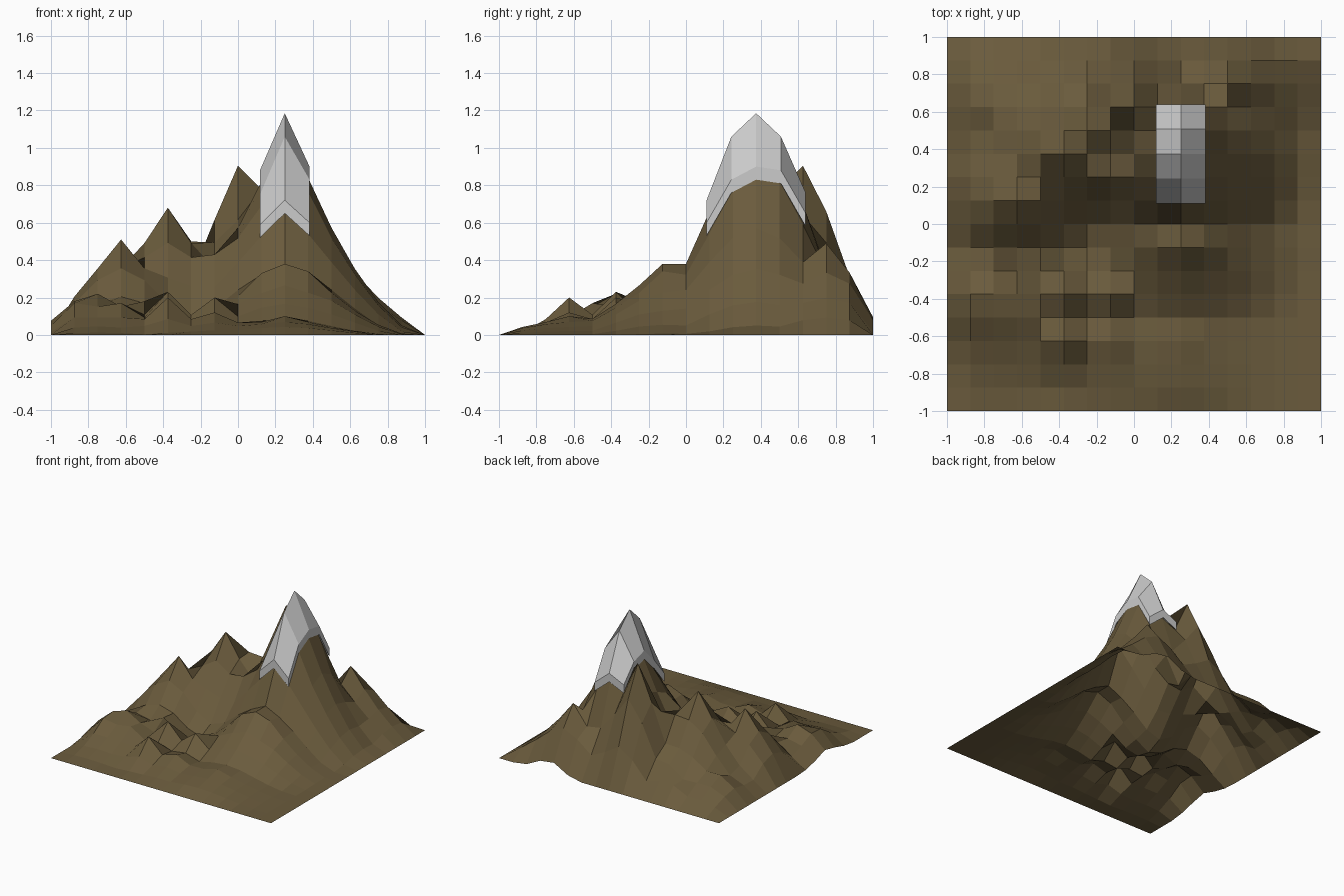
import bpy, bmesh
from math import hypot

STEP, N = 0.125, 16

# Summits and mounds: x, y, height, spread, curve of the flank (1 = straight)
PEAKS = [
    (0.25, 0.375, 1.12, 0.73, 1.6), (0, 0.625, 0.905, 0.36, 0.9),
    (0, 0.75, 0.66, 0.2, 1), (-0.375, 0.375, 0.68, 0.47, 1.05),
    (-0.625, 0.125, 0.51, 0.43, 1.05), (-0.25, 0.5, 0.50, 0.42, 1.4),
    (-0.125, 0.25, 0.43, 0.45, 1.6), (-0.25, 0.25, 0.38, 0.4, 1.5),
    (0.5, 0.75, 0.49, 0.58, 1.6), (0.25, -0.125, 0.38, 0.62, 1.6),
    (0.375, -0.125, 0.34, 0.55, 1.6), (0.125, -0.125, 0.33, 0.5, 1.6),
    (0.25, 0, 0.38, 0.4, 1.4), (0.25, -0.625, 0.10, 0.6, 1.6),
    (-0.375, -0.375, 0.23, 0.33, 1.6), (-0.125, -0.375, 0.20, 0.3, 1.6),
    (-0.375, -0.625, 0.20, 0.3, 1.6), (-0.125, -0.625, 0.12, 0.4, 1.6),
    (-0.75, -0.375, 0.22, 0.6, 1.6), (-0.875, -0.375, 0.18, 0.5, 1.6),
    (-0.625, -0.5, 0.17, 0.4, 1.6), (-0.875, -0.5, 0.17, 0.4, 1.6),
    (-0.5, -0.25, 0.18, 0.35, 1.6), (-0.688, 0.625, 0.23, 0.5, 1.6),
    (-0.375, 0.75, 0.22, 0.45, 1.6), (-0.45, 0.875, 0.16, 0.35, 1.4),
    (0.1, 0.3, 0.20, 1.0, 2.0),
]
# Low bumps on the otherwise level border: x, y, height, spread, curve
EDGE = [(0.55, 1, 0.13, 0.28, 1.6), (-1, -0.4, 0.085, 0.35, 1.6)]

# Snow surface heights: three lines from front to back
SNOW = {
    0.125: (0.59, 0.75, 0.88, 0.84, 0.70),
    0.250: (0.72, 1.06, 1.185, 1.06, 0.76),
    0.375: (0.60, 0.83, 0.90, 0.88, 0.65),
}


def snow_height(x, y):
    j = round((y - 0.125) / STEP)
    return SNOW[x][j] if x in SNOW and 0 <= j < 5 else None


def ground_height(x, y):
    snow = snow_height(x, y)
    if snow:
        return snow - 0.06
    border = max(abs(x), abs(y)) > 0.99
    return max(h * max(0, 1 - hypot(x - px, y - py) / r) ** k
               for px, py, h, r, k in (EDGE if border else PEAKS))


def grid(bm, xs, ys, height):
    rows = [[bm.verts.new((x, y, height(x, y))) for x in xs] for y in ys]
    for a, b in zip(rows, rows[1:]):
        for i in range(len(xs) - 1):
            bm.faces.new((a[i], a[i + 1], b[i + 1], b[i]))


def finish(bm, name):
    mesh = bpy.data.meshes.new(name)
    bm.to_mesh(mesh)
    bm.free()
    obj = bpy.data.objects.new(name, mesh)
    bpy.context.collection.objects.link(obj)
    return obj


# Rocky terrain, an open faceted sheet
bm = bmesh.new()
line = [-1 + STEP * i for i in range(N + 1)]
grid(bm, line, line, ground_height)
terrain = finish(bm, "mountain_terrain")
rock = bpy.data.materials.new("rock_brown")
rock.diffuse_color = (0.145, 0.105, 0.046, 1)
terrain.data.materials.append(rock)

# Snow cap, a thick shell slightly overhanging the summit
bm = bmesh.new()
grid(bm, list(SNOW), [0.125 + STEP * j for j in range(5)], snow_height)
for v in bm.verts:
    v.co.x = 0.25 + (v.co.x - 0.25) * 1.06
    v.co.y = 0.375 + (v.co.y - 0.375) * 1.06
base = bmesh.ops.extrude_face_region(bm, geom=bm.faces[:], use_keep_orig=True)
moved = [g for g in base["geom"] if isinstance(g, bmesh.types.BMVert)]
bmesh.ops.translate(bm, verts=moved, vec=(0, 0, -0.07))
bmesh.ops.recalc_face_normals(bm, faces=bm.faces[:])
finish(bm, "snow_cap")
